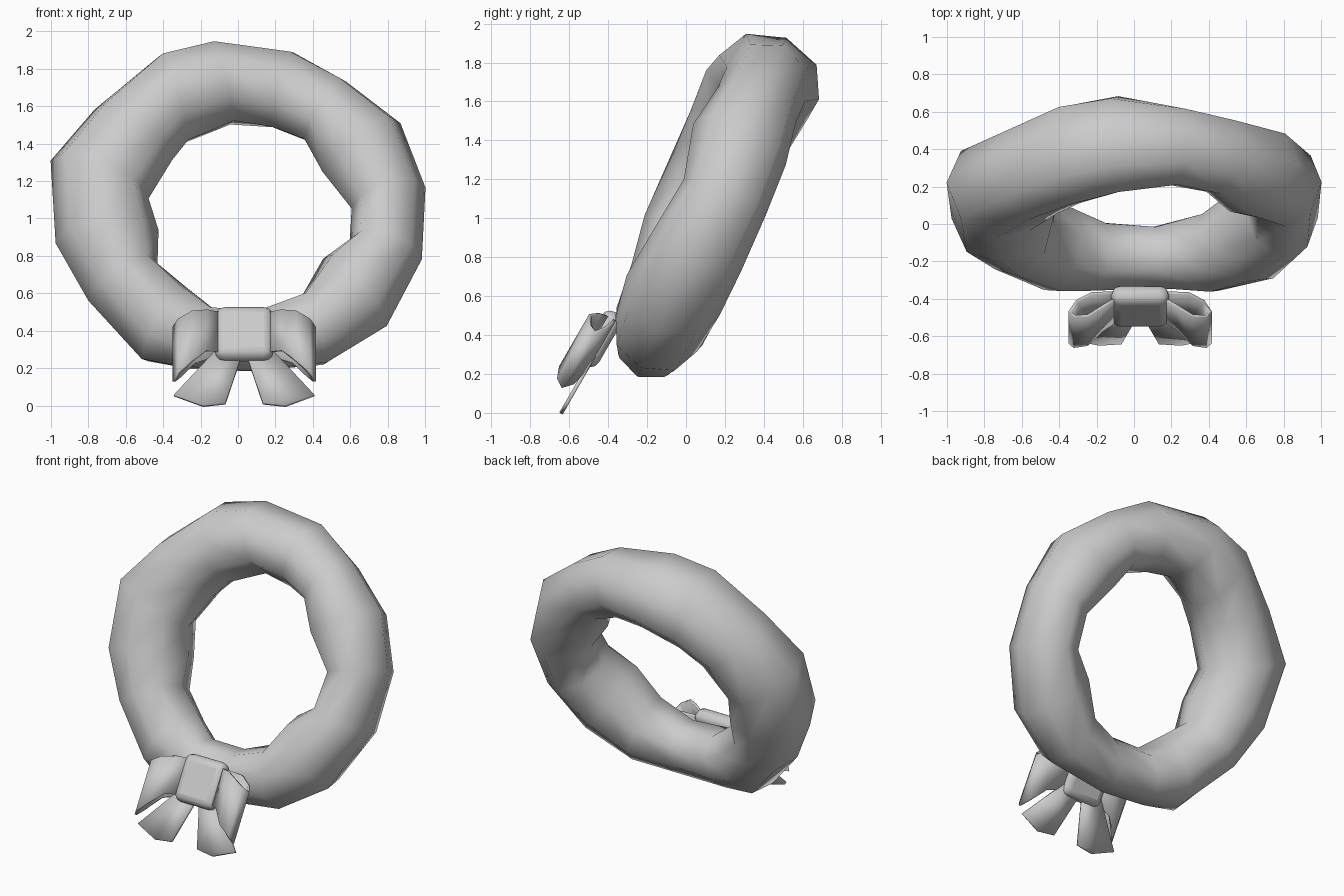
import bpy, bmesh, math
from mathutils import Vector, Matrix

if "Cube" in bpy.data.objects:
    bpy.data.objects.remove(bpy.data.objects["Cube"], do_unlink=True)

grey = bpy.data.materials.new("plain grey")
grey.use_nodes = True
COLOUR = (0.6, 0.6, 0.6, 1)
grey.diffuse_color = COLOUR
grey.node_tree.nodes["Principled BSDF"].inputs["Base Color"].default_value = COLOUR


def finish(name, bm, angle, matrix=None, thickness=0, bevel=0):
    """Turn a bmesh into a shaded object."""
    if matrix:
        bm.transform(matrix)
    bmesh.ops.recalc_face_normals(bm, faces=bm.faces)
    mesh = bpy.data.meshes.new(name)
    bm.to_mesh(mesh)
    bm.free()
    ob = bpy.data.objects.new(name, mesh)
    bpy.context.collection.objects.link(ob)
    mesh.materials.append(grey)
    if thickness:
        mod = ob.modifiers.new("thickness", "SOLIDIFY")
        mod.thickness, mod.offset = thickness, 0
    if bevel:
        mod = ob.modifiers.new("rounding", "BEVEL")
        mod.width, mod.segments = bevel, 3
    bpy.ops.object.select_all(action="DESELECT")
    ob.select_set(True)
    bpy.context.view_layer.objects.active = ob
    bpy.ops.object.shade_smooth_by_angle(angle=math.radians(angle))
    return ob


# Wreath: uneven tube leaning back; each section is
# outer x, outer z, inner x, inner z, forward shift, half depth
SECTIONS = [
    (-.15, 1.94, -.02, 1.51, 0, .28), (.30, 1.90, .17, 1.48, 0, .22),
    (.58, 1.74, .35, 1.42, 0, .22), (.87, 1.51, .45, 1.25, 0, .26),
    (1.0, 1.18, .61, 1.07, -.04, .23), (.98, .79, .60, .88, -.02, .25),
    (.80, .42, .45, .79, 0, .26), (.48, .22, .34, .60, 0, .23),
    (.05, .175, .13, .52, 0, .175), (-.28, .20, -.12, .52, 0, .20),
    (-.52, .24, -.27, .64, 0, .24), (-.80, .56, -.43, .76, 0, .26),
    (-.97, .86, -.43, .93, .02, .28), (-1.0, 1.30, -.48, 1.10, .02, .28),
    (-.77, 1.57, -.35, 1.30, .03, .27), (-.43, 1.87, -.26, 1.40, .02, .29)]
SIDES = 8
LEAN = 0.44
normal = Vector((0, -1, LEAN)).normalized()


def on_plane(x, z):
    return Vector((x, .13 + LEAN * (z - 1.05), z))


bm = bmesh.new()
rings = []
for ox, oz, ix, iz, shift, depth in SECTIONS:
    outer, inner = on_plane(ox, oz), on_plane(ix, iz)
    out = (outer - inner).normalized() * math.hypot(ox - ix, oz - iz) / 2 * 1.02
    centre = (outer + inner) / 2 + normal * shift
    turns = [math.tau * k / SIDES for k in range(SIDES)]
    rings.append([bm.verts.new(centre + out * math.cos(a) + normal * depth * math.sin(a))
                  for a in turns])
for i, ring in enumerate(rings):
    after = rings[(i + 1) % len(rings)]
    for k in range(SIDES):
        j = (k + 1) % SIDES
        bm.faces.new((ring[k], ring[j], after[j], after[k]))
finish("wreath_ring", bm, 80)

# Bow frame: x across, y backward, z up, leaning back against the ring
bow = Matrix.Translation((.033, -.435, .38)) @ Matrix.Rotation(math.radians(-30), 4, "X")

# Knot: rounded block
bm = bmesh.new()
bmesh.ops.create_cube(bm, size=1)
bm.transform(Matrix.Translation((0, -.005, -.003)) @ Matrix.Diagonal((.31, .11, .315, 1)))
finish("bow_knot", bm, 60, bow, bevel=.05)

# Loop: ribbon path as across, forward, top, bottom
LOOP = [(.12, .02, .12, -.12), (.20, .07, .11, -.14), (.28, .11, .08, -.23), (.35, .09, .04, -.29),
        (.375, .05, .02, -.32), (.34, .01, .06, -.27), (.26, -.01, .11, -.17), (.12, -.01, .12, -.12)]
# Tail: flat ribbon outline as across, up
TAIL = [(0, -.08), (.10, -.42), (.22, -.435), (.375, -.37), (.14, -.08)]

for side, word in ((1, "left"), (-1, "right")):
    bm = bmesh.new()
    pairs = [(bm.verts.new((side * u, -n, top)), bm.verts.new((side * u, -n, low)))
             for u, n, top, low in LOOP]
    for (a, b), (c, d) in zip(pairs, pairs[1:]):
        bm.faces.new((a, b, d, c))
    finish(word + "_bow_loop", bm, 60, bow, thickness=.016)

    bm = bmesh.new()
    bm.faces.new([bm.verts.new((side * u, .012, v)) for u, v in TAIL])
    finish(word + "_bow_tail", bm, 30, bow, thickness=.02)
